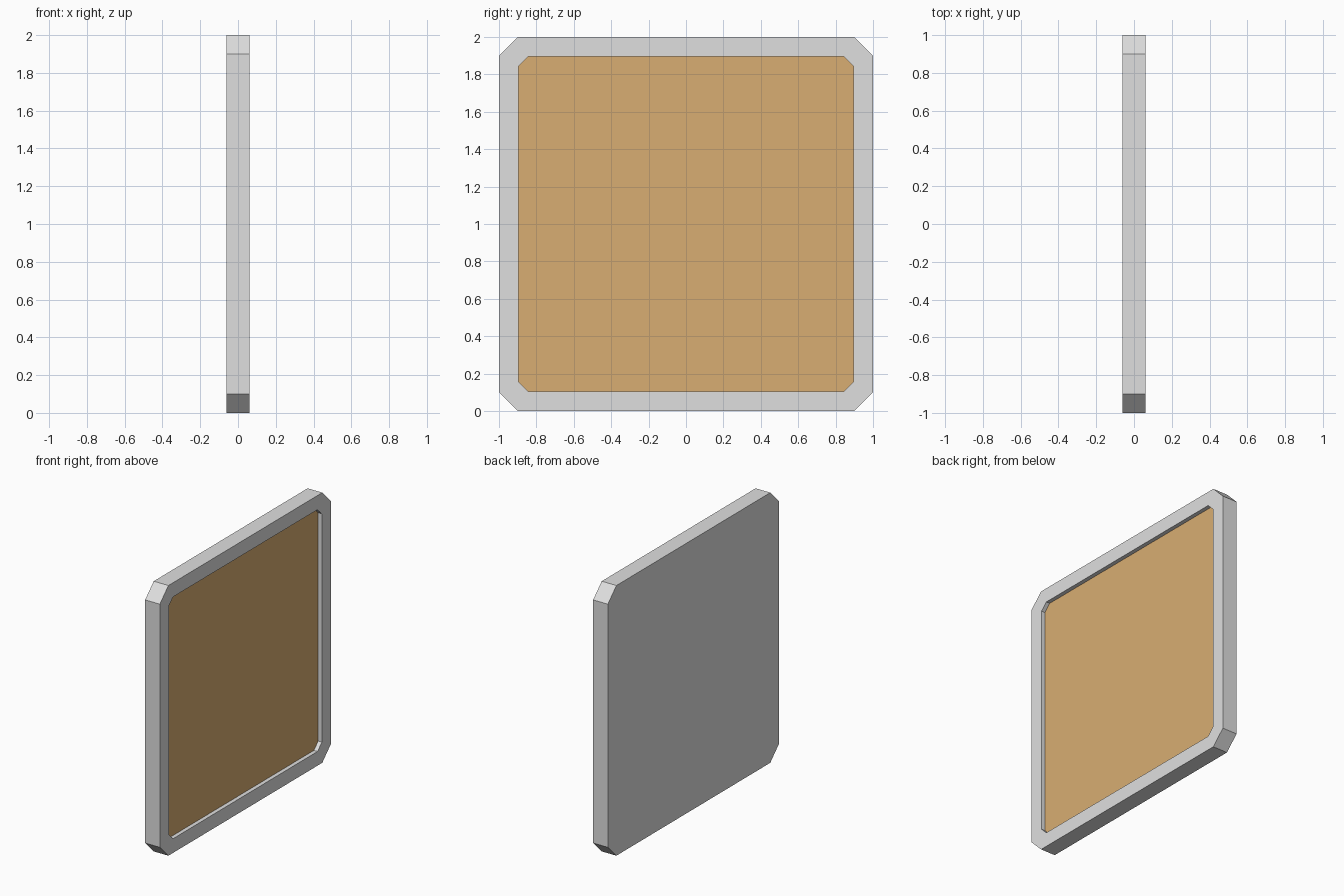
import bpy, bmesh

if "Cube" in bpy.data.objects:
    bpy.data.objects.remove(bpy.data.objects["Cube"])

HALF_T = 0.06      # half thickness of the panel
RECESS = 0.03      # depth of the sunken board


def material(name, rgb):
    m = bpy.data.materials.new(name)
    m.diffuse_color = (*rgb, 1)
    m.use_nodes = True
    m.node_tree.nodes["Principled BSDF"].inputs["Base Color"].default_value = m.diffuse_color
    return m


def octagon(bm, x, half, chamfer):
    """Ring of vertices: chamfered square in the YZ plane, centred on z = 1."""
    h, k = half, half - chamfer
    pts = [(k, -h), (h, -k), (h, k), (k, h), (-k, h), (-h, k), (-h, -k), (-k, -h)]
    return [bm.verts.new((x, y, z + 1)) for y, z in pts]


def bridge(bm, a, b):
    for i in range(len(a)):
        j = (i + 1) % len(a)
        bm.faces.new((a[i], a[j], b[j], b[i]))


def finish(name, bm, mat):
    bmesh.ops.recalc_face_normals(bm, faces=bm.faces)
    me = bpy.data.meshes.new(name)
    bm.to_mesh(me)
    bm.free()
    me.materials.append(mat)
    ob = bpy.data.objects.new(name, me)
    bpy.context.collection.objects.link(ob)
    return ob


grey = material("light grey", (0.74, 0.74, 0.74))
tan = material("tan board", (0.69, 0.42, 0.17))

# Frame with solid back, recessed on the +x side; the floor is the tan board
bm = bmesh.new()
rings = [octagon(bm, -HALF_T, 1.0, 0.1), octagon(bm, HALF_T, 1.0, 0.1),
         octagon(bm, HALF_T, 0.895, 0.05), octagon(bm, HALF_T - RECESS, 0.895, 0.05)]
for a, b in zip(rings, rings[1:]):
    bridge(bm, a, b)
bm.faces.new(rings[0])
floor = bm.faces.new(rings[-1])
floor.material_index = 1
panel = finish("framed_panel", bm, grey)
panel.data.materials.append(tan)
